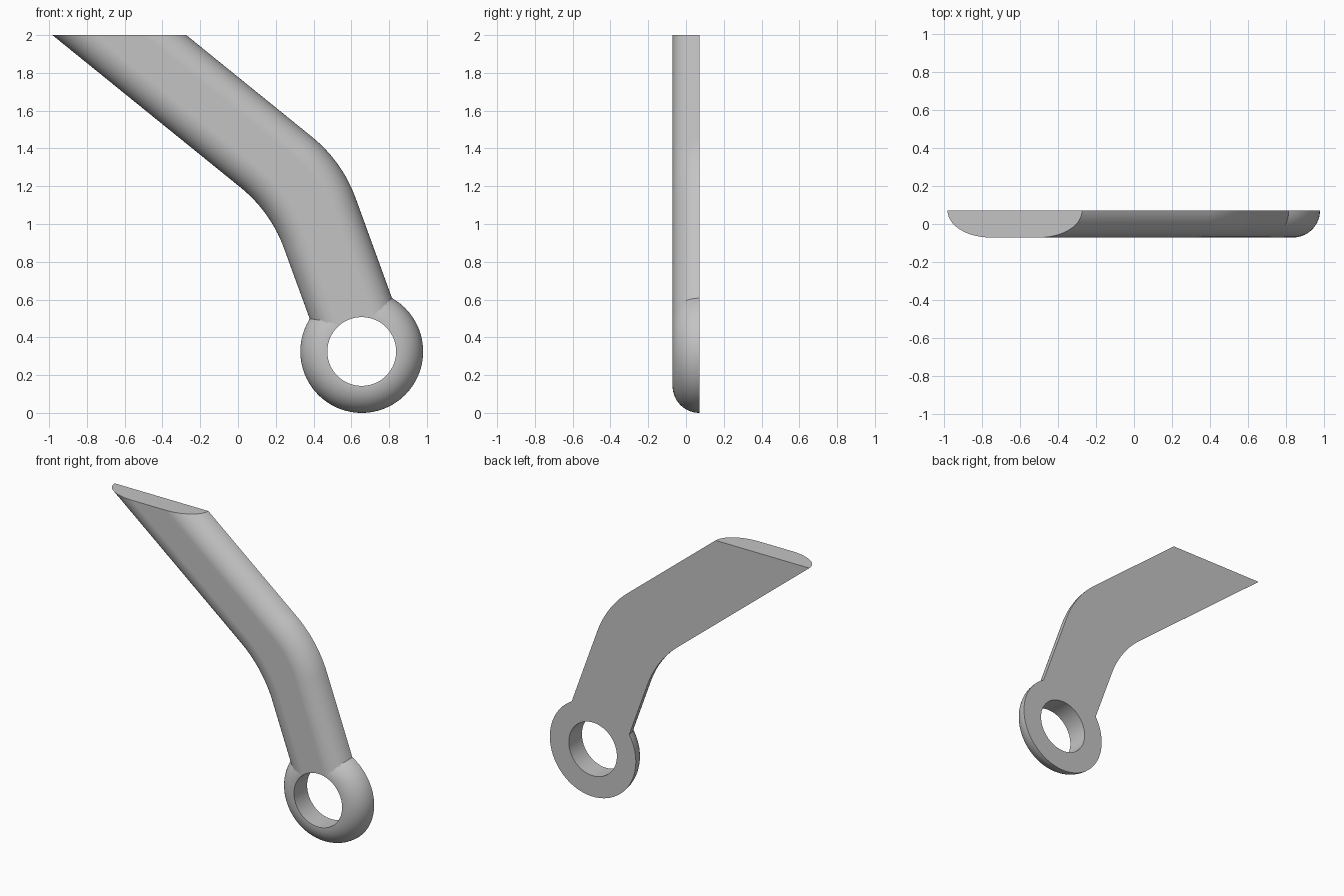
import bpy, bmesh, math
from mathutils import Vector

if "Cube" in bpy.data.objects:
    bpy.data.objects.remove(bpy.data.objects["Cube"])

HALF = 0.071                      # half thickness
ROUND = 2 * HALF                  # radius of the rounded front edges
EYE = Vector((0.655, 0.325))      # eye centre (x, z)
EYE_R, BORE_R = 0.325, 0.182
BEND_R = 0.74
STEPS, SEGS = 14, 96

grey = bpy.data.materials.new("plain grey")
grey.use_nodes = True
grey.diffuse_color = (0.55, 0.55, 0.55, 1)
grey.node_tree.nodes["Principled BSDF"].inputs["Base Color"].default_value = (0.55, 0.55, 0.55, 1)

# Quarter round: (inset from the outline, y) from the back edge to the front face
quarter = []
for i in range(STEPS + 1):
    a = math.pi / 2 * i / STEPS
    quarter.append((ROUND * (1 - math.cos(a)), HALF - ROUND * math.sin(a)))


def loft(name, sections, closed=False):
    """Skin a row of closed sections, capping the ends or the two rims."""
    bm = bmesh.new()
    rows = [[bm.verts.new(p) for p in s] for s in sections]
    n = len(rows[0])
    for a, b in zip(rows, rows[1:]):
        for j in range(n):
            k = (j + 1) % n
            bm.faces.new((a[j], a[k], b[k], b[j]))
    bm.faces.new(rows[0])
    bm.faces.new(rows[-1])
    bmesh.ops.recalc_face_normals(bm, faces=bm.faces)
    mesh = bpy.data.meshes.new(name)
    bm.to_mesh(mesh)
    bm.free()
    mesh.materials.append(grey)
    obj = bpy.data.objects.new(name, mesh)
    bpy.context.collection.objects.link(obj)
    return obj


def circle(r, y):
    angles = [math.tau * i / SEGS for i in range(SEGS)]
    return [(EYE.x + r * math.cos(a), y, EYE.y + r * math.sin(a)) for a in angles]


# Arm: two straight runs, each edge filleted at the bend
def normal(a):
    return Vector((math.cos(a), math.sin(a)))


def along(a):
    return Vector((-math.sin(a), math.cos(a)))


LOW, HIGH = math.radians(20), math.radians(51)


def rail(low, high, sign, inset):
    """Points of one arm edge, moved inward, from the eye to the level top cut."""
    k1, k2 = low - BEND_R, high - BEND_R
    n1, n2 = normal(LOW), normal(HIGH)
    det = n1.x * n2.y - n1.y * n2.x
    centre = Vector(((k1 * n2.y - k2 * n1.y) / det, (n1.x * k2 - n2.x * k1) / det))
    shift = sign * inset
    d1, d2 = along(LOW), along(HIGH)
    points = [n1 * (low + shift) + d1 * d1.dot(EYE)]
    for i in range(STEPS + 1):
        a = LOW + (HIGH - LOW) * i / STEPS
        points.append(centre + normal(a) * (BEND_R + shift))
    start = n2 * (high + shift)
    points.append(start + d2 * ((2 - start.y) / d2.y))
    return points


rails = [(rail(0.527, 0.936, 1, s), y) for s, y in quarter]
rails += [(rail(0.974, 1.382, -1, s), y) for s, y in reversed(quarter)]
sections = [[(r[i].x, y, r[i].y) for r, y in rails] for i in range(len(rails[0][0]))]
arm = loft("bent_arm_with_eye", sections)

# Eye disc with a rounded front rim, and the bore cutter
eye = loft("eye_disc", [circle(EYE_R - s, y) for s, y in quarter])
bore = loft("bore_cutter", [circle(BORE_R, y) for y in (-0.3, 0.3)])
bore.hide_render = True

# Join the eye to the arm and drill the bore
bpy.ops.object.select_all(action='DESELECT')
bpy.context.view_layer.objects.active = arm
arm.select_set(True)
for other, operation in ((eye, 'UNION'), (bore, 'DIFFERENCE')):
    mod = arm.modifiers.new(operation.lower(), 'BOOLEAN')
    mod.object = other
    mod.operation = operation
    mod.solver = 'EXACT'
    bpy.ops.object.modifier_apply(modifier=mod.name)
    bpy.data.objects.remove(other)

bpy.ops.object.shade_smooth_by_angle(angle=math.radians(30))
weighted = arm.modifiers.new("even shading", 'WEIGHTED_NORMAL')
weighted.keep_sharp = True
